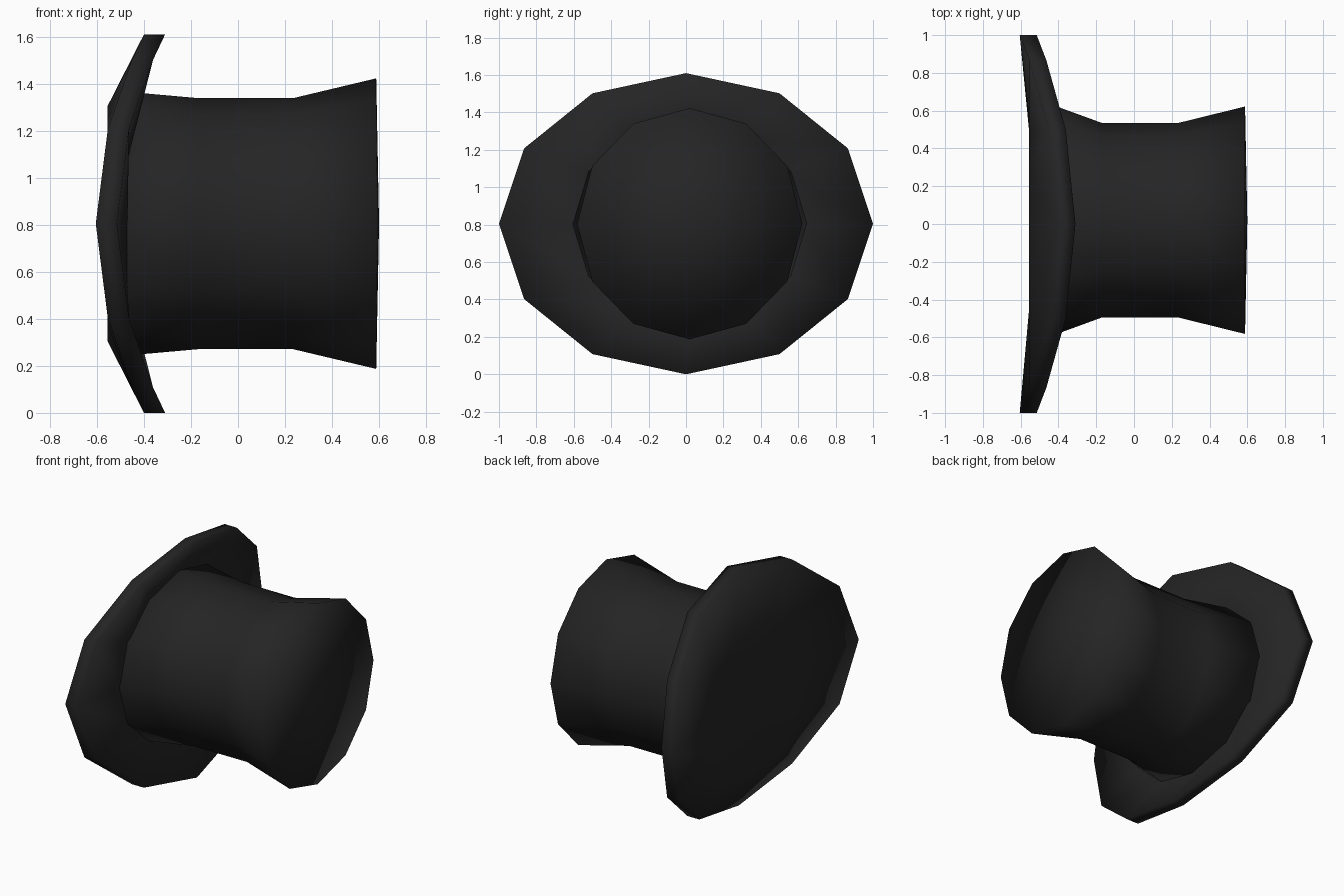
import bpy, bmesh, math

if "Cube" in bpy.data.objects:
    bpy.data.objects.remove(bpy.data.objects["Cube"])

N = 12
CZ = 0.805

black = bpy.data.materials.new("black felt")
black.diffuse_color = (0.018, 0.018, 0.018, 1)
black.use_nodes = True
black.node_tree.nodes["Principled BSDF"].inputs["Base Color"].default_value = black.diffuse_color


def ring(bm, cy, ry, rz, x_at):
    """12-sided ellipse across the x axis; x_at gives x from sin(angle)."""
    out = []
    for i in range(N):
        a = 2 * math.pi * i / N
        s = math.sin(a)
        out.append(bm.verts.new((x_at(s), cy + ry * math.cos(a), CZ + rz * s)))
    return out


def bridge(bm, a, b):
    for i in range(N):
        j = (i + 1) % N
        bm.faces.new((a[i], a[j], b[j], b[i]))


def cap(bm, r, x, cy):
    c = bm.verts.new((x, cy, CZ))
    for i in range(N):
        bm.faces.new((r[i], r[(i + 1) % N], c))


def finish(bm, name):
    bmesh.ops.recalc_face_normals(bm, faces=bm.faces)
    for f in bm.faces:
        f.smooth = True
    me = bpy.data.meshes.new(name)
    bm.to_mesh(me)
    bm.free()
    me.materials.append(black)
    ob = bpy.data.objects.new(name, me)
    bpy.context.collection.objects.link(ob)


# Brim: flat in the middle, saddle-curved at the rim
bm = bmesh.new()
inner_under = ring(bm, 0.02, 0.54, 0.50, lambda s: -0.555)
rim_under = ring(bm, 0, 1.0, CZ, lambda s: -0.605 + 0.205 * s * s)
rim_top = ring(bm, 0, 1.0, CZ, lambda s: -0.515 + 0.205 * s * s)
inner_top = ring(bm, 0.02, 0.60, 0.54, lambda s: -0.47)
bridge(bm, inner_under, rim_under)
bridge(bm, rim_under, rim_top)
bridge(bm, rim_top, inner_top)
cap(bm, inner_under, -0.555, 0.02)
cap(bm, inner_top, -0.47, 0.02)
finish(bm, "brim")

# Crown: waisted tube with a slightly domed top
bm = bmesh.new()
profile = [(-0.485, 0.63, 0.562), (-0.17, 0.515, 0.534),
           (0.235, 0.515, 0.534), (0.588, 0.602, 0.618)]
rings = [ring(bm, 0.02, ry, rz, lambda s, x=x: x) for x, ry, rz in profile]
for a, b in zip(rings, rings[1:]):
    bridge(bm, a, b)
cap(bm, rings[0], -0.485, 0.02)
cap(bm, rings[-1], 0.60, 0.02)
finish(bm, "crown")
